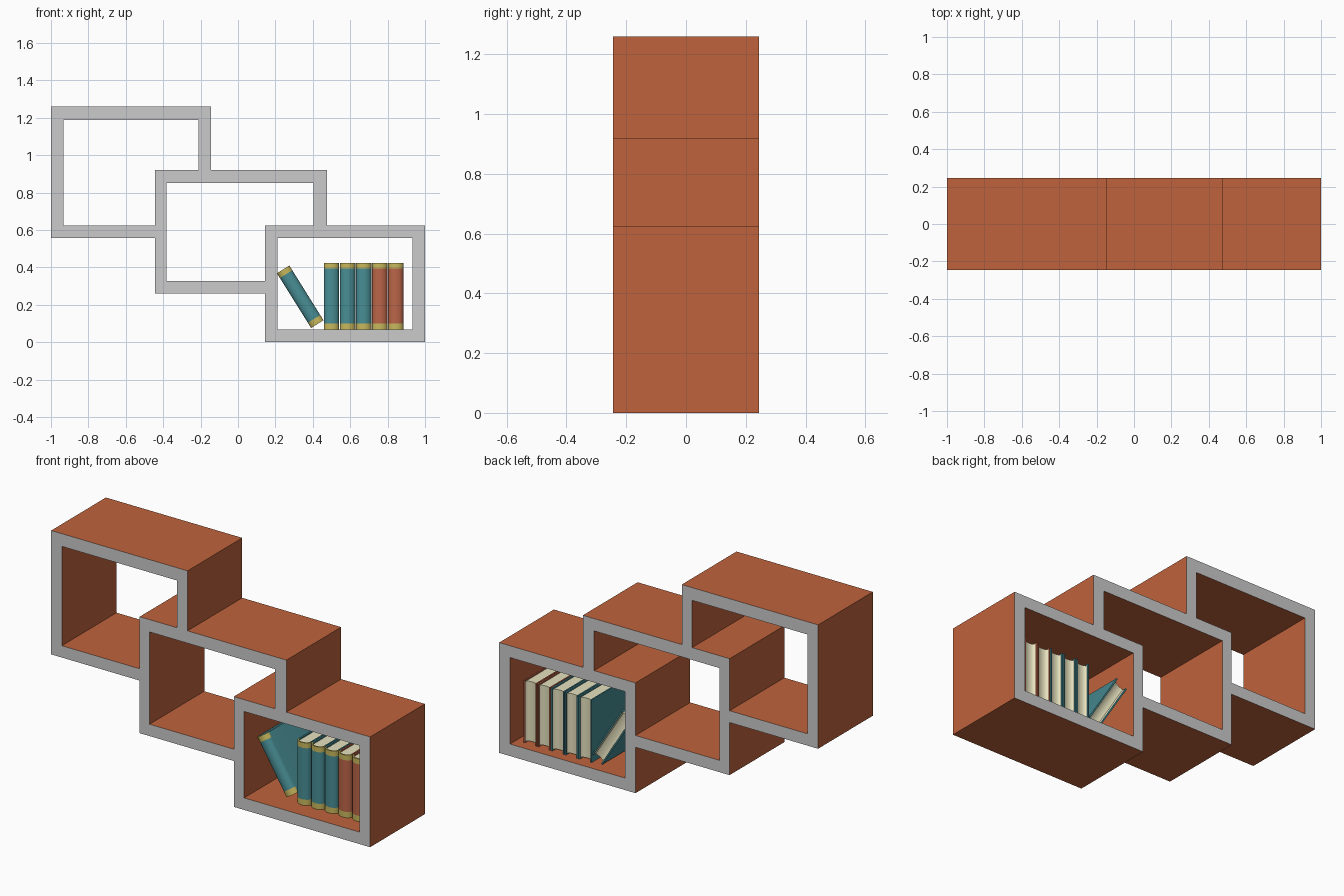
import bpy, bmesh, math

if "Cube" in bpy.data.objects:
    bpy.data.objects.remove(bpy.data.objects["Cube"])


def material(name, rgb):
    m = bpy.data.materials.new(name)
    m.diffuse_color = (*rgb, 1)
    m.use_nodes = True
    m.node_tree.nodes["Principled BSDF"].inputs["Base Color"].default_value = m.diffuse_color
    return m


WOOD = material("wood", (0.52, 0.125, 0.045))
RIM = material("rim_grey", (0.8, 0.8, 0.8))
TEAL = material("teal_cloth", (0.065, 0.27, 0.30))
RED = material("red_cloth", (0.50, 0.13, 0.065))
GOLD = material("gold_band", (0.58, 0.48, 0.11))
CREAM = material("paper", (0.80, 0.76, 0.52))


def finish(bm, name, mats):
    bmesh.ops.recalc_face_normals(bm, faces=bm.faces)
    mesh = bpy.data.meshes.new(name)
    bm.to_mesh(mesh)
    bm.free()
    for m in mats:
        mesh.materials.append(m)
    obj = bpy.data.objects.new(name, mesh)
    bpy.context.collection.objects.link(obj)
    bpy.ops.object.select_all(action='DESELECT')
    obj.select_set(True)
    bpy.context.view_layer.objects.active = obj
    bpy.ops.object.shade_smooth_by_angle(angle=math.radians(35))
    return obj


def strip(name, outer, inner, levels, place, mats, pick, closed=False):
    """Extrude the band between two outlines through the given levels."""
    bm = bmesh.new()
    n = len(outer)
    o = [[bm.verts.new(place(a, b, l)) for a, b in outer] for l in levels]
    i = [[bm.verts.new(place(a, b, l)) for a, b in inner] for l in levels]

    def face(verts, seg, lev, cap=False):
        bm.faces.new(verts).material_index = pick(seg, lev, cap)

    last = len(levels) - 1
    for s in range(n if closed else n - 1):
        t = (s + 1) % n
        for k in range(last):
            face((o[k][s], o[k][t], o[k + 1][t], o[k + 1][s]), s, k)
            face((i[k][s], i[k][t], i[k + 1][t], i[k + 1][s]), s, k)
        for k, lev in ((0, 0), (last, last - 1)):
            face((o[k][s], o[k][t], i[k][t], i[k][s]), s, lev, True)
    if not closed:
        for s, seg in ((0, 0), (n - 1, n - 2)):
            for k in range(last):
                face((o[k][s], i[k][s], i[k + 1][s], o[k + 1][s]), seg, k)
    return finish(bm, name, mats)


# Three stepped shelf boxes: the upper two are open where the next box fits in
frames = {
    "lower_shelf_box": (
        [(0.145, 0), (1, 0), (1, 0.625), (0.145, 0.625)],
        [(0.21, 0.068), (0.932, 0.068), (0.932, 0.558), (0.21, 0.558)], True),
    "middle_shelf_box": (
        [(0.145, 0.26), (-0.445, 0.26), (-0.445, 0.92), (0.475, 0.92), (0.475, 0.625)],
        [(0.145, 0.327), (-0.383, 0.327), (-0.383, 0.85), (0.405, 0.85), (0.405, 0.625)], False),
    "upper_shelf_box": (
        [(-0.445, 0.558), (-1, 0.558), (-1, 1.26), (-0.145, 1.26), (-0.145, 0.92)],
        [(-0.445, 0.625), (-0.933, 0.625), (-0.933, 1.188), (-0.21, 1.188), (-0.21, 0.92)], False),
}
for name, (outer, inner, closed) in frames.items():
    strip(name, outer, inner, [-0.245, 0.245], lambda a, b, l: (a, l, b),
          [WOOD, RIM], lambda s, k, cap: int(cap), closed)


def arc(cx, half, y, bulge, n=12):
    return [(cx - half * math.cos(math.pi * j / n),
             y - bulge * math.sin(math.pi * j / n)) for j in range(n + 1)]


def book(name, cloth, x, z, w=0.082, h=0.355, lean=0):
    t, front, back, arcs = 0.008, -0.115, 0.19, 12
    # Cover: two boards joined by a rounded spine with gold bands
    outer = [(0, back)] + arc(w / 2, w / 2, front, 0.03, arcs) + [(w, back)]
    inner = [(t, back)] + arc(w / 2, w / 2 - t, front, 0.022, arcs) + [(w - t, back)]
    cover = strip(name + "_cover", outer, inner, [0, 0.033, h - 0.03, h],
                  lambda a, b, l: (a, b, l), [cloth, GOLD],
                  lambda s, k, cap: int(0 < s <= arcs and k != 1))
    # Pages: paper block with a hollowed fore edge
    bm = bmesh.new()
    prof = arc(w / 2, w / 2 - t, front, 0.02, 8)
    prof += [(w - a, b) for a, b in arc(w / 2, w / 2 - t, back - 0.006, 0.014, 6)]
    rings = [[bm.verts.new((a, b, l)) for a, b in prof] for l in (0.008, h - 0.008)]
    for r in rings:
        bm.faces.new(r)
    for j in range(len(prof)):
        q = (j + 1) % len(prof)
        bm.faces.new((rings[0][j], rings[0][q], rings[1][q], rings[1][j]))
    pages = finish(bm, name + "_pages", [CREAM])
    for part in (cover, pages):
        part.location = (x, 0, z)
        part.rotation_euler = (0, -lean, 0)


# Row of upright books and one leaning against them
for n, cloth in enumerate((TEAL, TEAL, TEAL, RED, RED)):
    book(f"upright_book_{n + 1}", cloth, 0.459 + 0.086 * n, 0.068)
book("leaning_book", TEAL, 0.391, 0.076, w=0.078, h=0.345, lean=math.radians(32))
